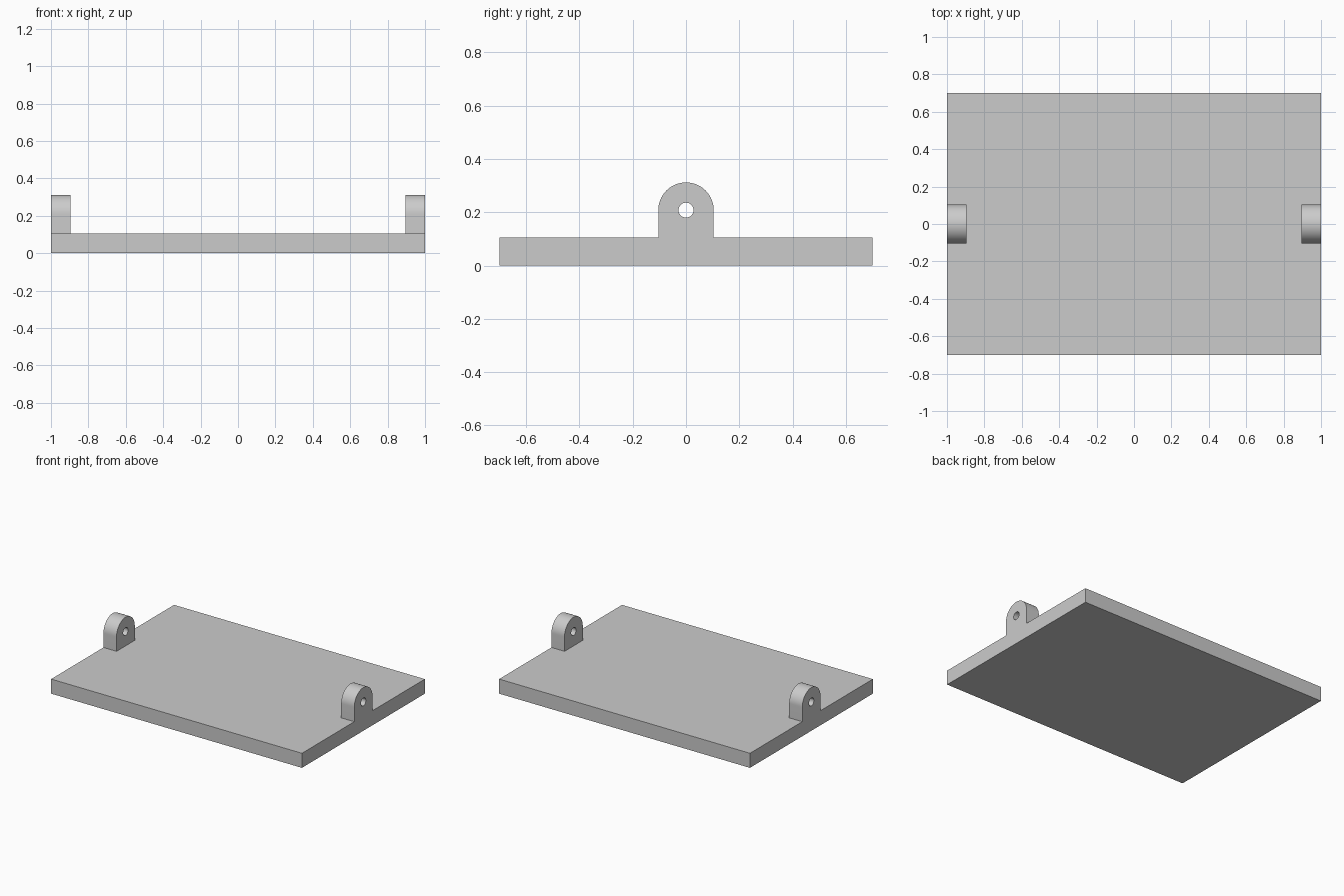
import bpy
import bmesh
from math import sin, cos, pi, radians

cube = bpy.data.objects.get("Cube")
if cube:
    bpy.data.objects.remove(cube, do_unlink=True)

WIDTH, DEPTH, THICK = 2.0, 1.4, 0.105
LUG_THICK, LUG_RADIUS, HOLE_RADIUS = 0.104, 0.104, 0.028
PIN_HEIGHT = 0.208

grey = bpy.data.materials.new("plain_grey")
grey.use_nodes = True
grey.diffuse_color = (0.6, 0.6, 0.6, 1)
grey.node_tree.nodes["Principled BSDF"].inputs["Base Color"].default_value = (0.6, 0.6, 0.6, 1)


def finish(name, bm):
    bmesh.ops.recalc_face_normals(bm, faces=bm.faces)
    mesh = bpy.data.meshes.new(name)
    bm.to_mesh(mesh)
    bm.free()
    mesh.materials.append(grey)
    obj = bpy.data.objects.new(name, mesh)
    bpy.context.collection.objects.link(obj)
    return obj


def arc(radius, start, end, steps):
    angles = [start + (end - start) * i / steps for i in range(steps + 1)]
    return [(radius * cos(a), PIN_HEIGHT + radius * sin(a)) for a in angles]


def add_lug(name, x):
    # Round-topped ear with a pin hole, extruded along x
    bm = bmesh.new()
    outline = [(-LUG_RADIUS, THICK), (LUG_RADIUS, THICK)] + arc(LUG_RADIUS, 0, pi, 32)
    hole = arc(HOLE_RADIUS, 0, 2 * pi, 32)[:-1]
    edges = []
    for loop in (outline, hole):
        verts = [bm.verts.new((x, y, z)) for y, z in loop]
        edges += [bm.edges.new((verts[i - 1], verts[i])) for i in range(len(verts))]
    bmesh.ops.triangle_fill(bm, edges=edges, use_beauty=True, normal=(1, 0, 0))
    side = bmesh.ops.extrude_face_region(bm, geom=bm.faces[:], use_keep_orig=True)
    moved = [g for g in side["geom"] if isinstance(g, bmesh.types.BMVert)]
    bmesh.ops.translate(bm, verts=moved, vec=(LUG_THICK, 0, 0))
    obj = finish(name, bm)
    obj.data.shade_smooth()
    obj.data.set_sharp_from_angle(angle=radians(30))


# Base plate
bm = bmesh.new()
bmesh.ops.create_cube(bm, size=1)
bmesh.ops.scale(bm, verts=bm.verts, vec=(WIDTH, DEPTH, THICK))
bmesh.ops.translate(bm, verts=bm.verts, vec=(0, 0, THICK / 2))
finish("base_plate", bm)

# Hinge lugs, flush with the two ends
add_lug("left_hinge_lug", WIDTH / 2 - LUG_THICK)
add_lug("right_hinge_lug", -WIDTH / 2)
